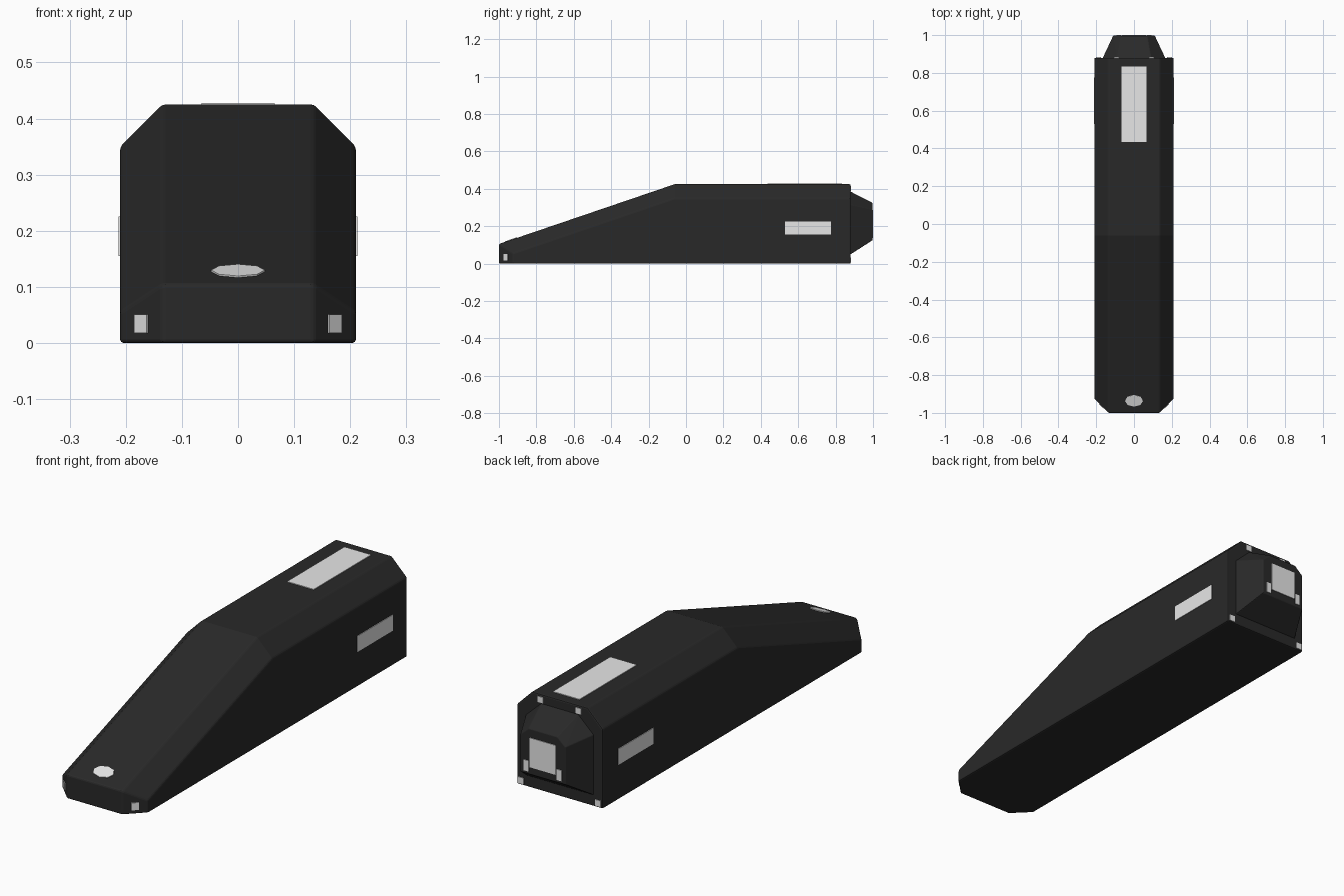
import bpy, bmesh, math
from mathutils import Matrix, Vector

if "Cube" in bpy.data.objects:
    bpy.data.objects.remove(bpy.data.objects["Cube"])


def material(name, value):
    m = bpy.data.materials.new(name)
    m.use_nodes = True
    m.diffuse_color = (value, value, value, 1)
    m.node_tree.nodes["Principled BSDF"].inputs["Base Color"].default_value = m.diffuse_color
    return m


CHARCOAL = material("charcoal", 0.022)
WHITE = material("off white", 0.8)


def finish(name, bm, mat):
    bmesh.ops.recalc_face_normals(bm, faces=bm.faces)
    mesh = bpy.data.meshes.new(name)
    bm.to_mesh(mesh)
    bm.free()
    ob = bpy.data.objects.new(name, mesh)
    bpy.context.collection.objects.link(ob)
    mesh.materials.append(mat)
    return ob


def mirrored_hull(name, half_points, bevel):
    """Convex solid from the points of one half, mirrored in x."""
    bm = bmesh.new()
    for x, y, z in half_points:
        for s in (-1, 1):
            bm.verts.new((s * x, y, z))
    bmesh.ops.convex_hull(bm, input=bm.verts)
    bmesh.ops.dissolve_limit(bm, angle_limit=math.radians(1), verts=bm.verts, edges=bm.edges)
    ob = finish(name, bm, CHARCOAL)
    mod = ob.modifiers.new("soft edges", 'BEVEL')
    mod.width, mod.segments = bevel, 2
    return ob


def plate(name, centre, size, turn=0):
    """Thin light panel centred on a surface."""
    bm = bmesh.new()
    mat = Matrix.LocRotScale(Vector(centre), Matrix.Rotation(turn, 3, 'Z'), Vector(size))
    bmesh.ops.create_cube(bm, size=1, matrix=mat)
    return finish(name, bm, WHITE)


# Wedge-nosed body with chamfered shoulders
W, IN, TOP, C = 0.21, 0.135, 0.425, 0.075
BACK, BREAK, NOSE, NOSE_Z = 0.88, -0.06, -1.0, 0.105
SLOPE = (TOP - NOSE_Z) / (BREAK - NOSE)
mirrored_hull("body", [
    (W, BACK, 0), (W, BACK, TOP - C), (IN, BACK, TOP),
    (W, BREAK, TOP - C), (IN, BREAK, TOP),
    (IN, NOSE, 0), (IN, NOSE, NOSE_Z),
    (W, NOSE + C, 0), (W, NOSE + C, NOSE_Z - C + C * SLOPE)], 0.006)

# Tapered tail block
mirrored_hull("tail_block", [
    (0.165, BACK - 0.01, 0.05), (0.165, BACK - 0.01, 0.315), (0.09, BACK - 0.01, 0.385),
    (0.165, BACK, 0.05), (0.165, BACK, 0.315), (0.09, BACK, 0.385),
    (0.11, 0.997, 0.125), (0.11, 0.997, 0.29), (0.07, 0.997, 0.325)], 0.003)

# Roof panel and tail panel
T = 0.006
plate("roof_panel", (0, 0.635, TOP), (0.13, 0.4, T))
plate("tail_panel", (0, 0.997, 0.222), (0.125, T, 0.13))

# Paired panels and lamps
for s, side in ((1, "left"), (-1, "right")):
    plate(side + "_side_panel", (s * W, 0.652, 0.19), (T, 0.245, 0.07))
    plate(side + "_nose_lamp", (s * 0.172, -0.963, 0.034), (0.032, T, 0.033), s * math.pi / 4)
    plate(side + "_upper_rear_lamp", (s * 0.093, BACK, 0.402), (0.028, T, 0.026))
    plate(side + "_lower_rear_lamp", (s * 0.188, BACK, 0.02), (0.028, T, 0.028))
    plate(side + "_tail_lamp", (s * 0.08, 0.997, 0.16), (0.024, T, 0.048))

# Oval lamp lying on the sloped bonnet
bm = bmesh.new()
bmesh.ops.create_cone(bm, cap_ends=True, segments=8, radius1=1, radius2=1, depth=1)
lamp_y = -0.935
bmesh.ops.transform(bm, verts=bm.verts, matrix=Matrix.LocRotScale(
    Vector((0, lamp_y, NOSE_Z + (lamp_y - NOSE) * SLOPE)),
    Matrix.Rotation(math.atan(SLOPE), 3, 'X'), Vector((0.048, 0.033, T))))
finish("bonnet_lamp", bm, WHITE)
